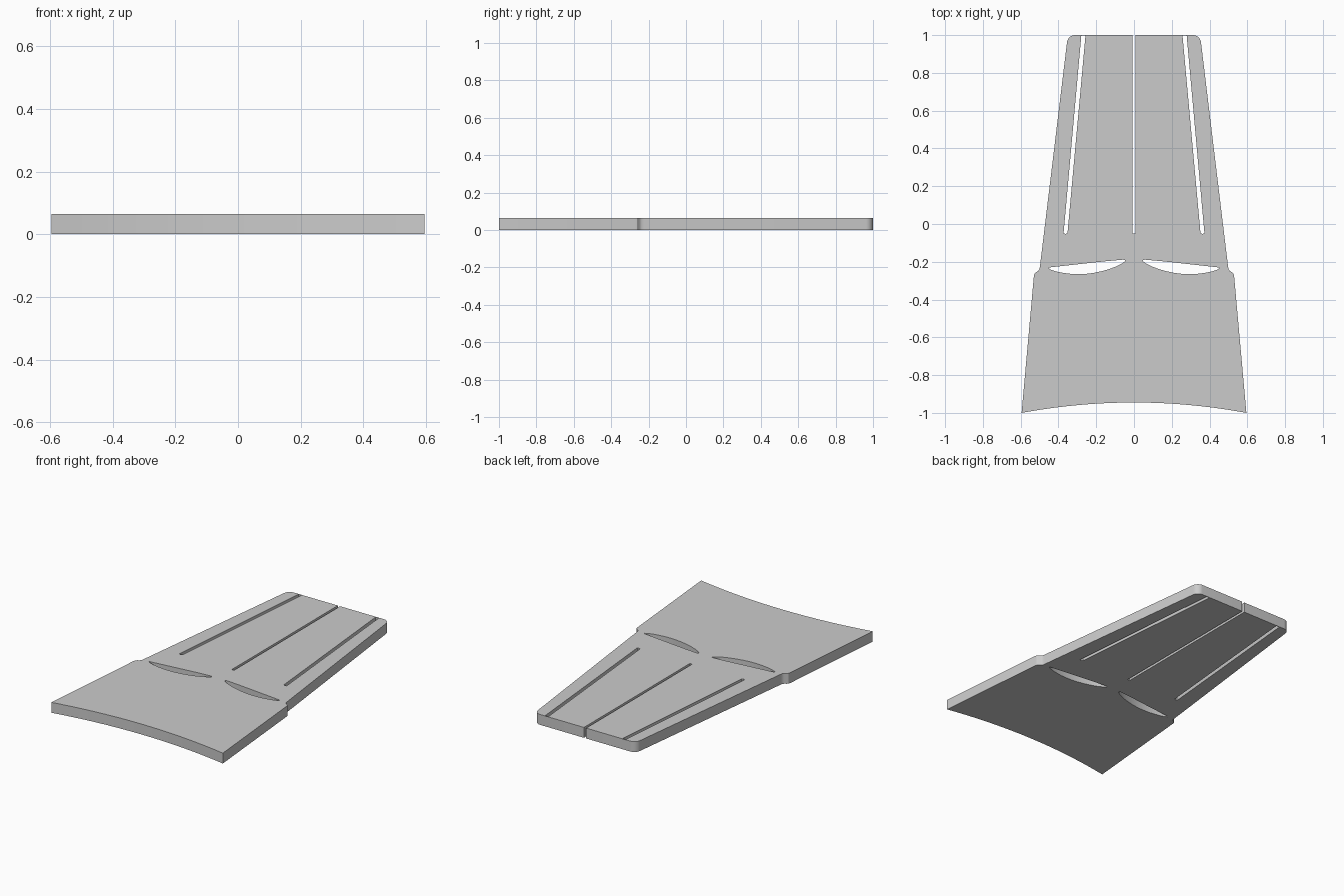
import bpy, bmesh, math

if "Cube" in bpy.data.objects:
    bpy.data.objects.remove(bpy.data.objects["Cube"])

THICK = 0.065


def mirror(pts):
    return [(-x, y) for x, y in reversed(pts)]


def arc(cx, cy, r, a0, a1, n):
    return [(cx + r * math.cos(math.radians(a0 + (a1 - a0) * i / n)),
             cy + r * math.sin(math.radians(a0 + (a1 - a0) * i / n))) for i in range(n + 1)]


# Right half of the outline: centre slot, rounded back corner, side notch
right = [(0.008, -0.05), (0.008, 1.0)]
right += arc(0.312, 0.957, 0.043, 90, 7, 8)
right += [(0.498, -0.225), (0.5, -0.238), (0.507, -0.248), (0.52, -0.256),
          (0.527, -0.263), (0.53, -0.275)]
# Concave front edge, from corner to corner
N = 24
front = []
for i in range(N + 1):
    x = 0.595 * (1 - 2 * i / N)
    front.append((x, -0.945 - 0.055 * (x / 0.595) ** 2))
outline = right + front + mirror(right)

# Slanted slot, closed just short of the back edge
slot = [(0.257, 0.997), (0.352, -0.047), (0.362, -0.052), (0.373, -0.05), (0.279, 0.997)]

# Leaf-shaped opening
leaf = [(0.047, -0.19), (0.06, -0.189), (0.15, -0.197), (0.25, -0.208), (0.35, -0.219),
        (0.45, -0.23), (0.453, -0.234), (0.44, -0.242), (0.41, -0.252), (0.373, -0.259),
        (0.335, -0.264), (0.294, -0.2655), (0.255, -0.264), (0.215, -0.259),
        (0.175, -0.251), (0.135, -0.24), (0.095, -0.225), (0.065, -0.21), (0.047, -0.197)]

# Fill the flat shape with its openings and extrude it into a plate
bm = bmesh.new()
for loop in (outline, slot, mirror(slot), leaf, mirror(leaf)):
    vs = [bm.verts.new((x, y, 0)) for x, y in loop]
    for a, b in zip(vs, vs[1:] + vs[:1]):
        bm.edges.new((a, b))
bmesh.ops.triangle_fill(bm, use_beauty=True, edges=bm.edges[:], normal=(0, 0, 1))
ext = bmesh.ops.extrude_face_region(bm, geom=bm.faces[:], use_keep_orig=True)
top = [g for g in ext["geom"] if isinstance(g, bmesh.types.BMVert)]
bmesh.ops.translate(bm, verts=top, vec=(0, 0, THICK))
bmesh.ops.recalc_face_normals(bm, faces=bm.faces[:])

mesh = bpy.data.meshes.new("slotted_plate")
bm.to_mesh(mesh)
bm.free()
plate = bpy.data.objects.new("slotted_plate", mesh)
bpy.context.collection.objects.link(plate)
bpy.context.view_layer.objects.active = plate
plate.select_set(True)
bpy.ops.object.shade_smooth_by_angle(angle=math.radians(30))
